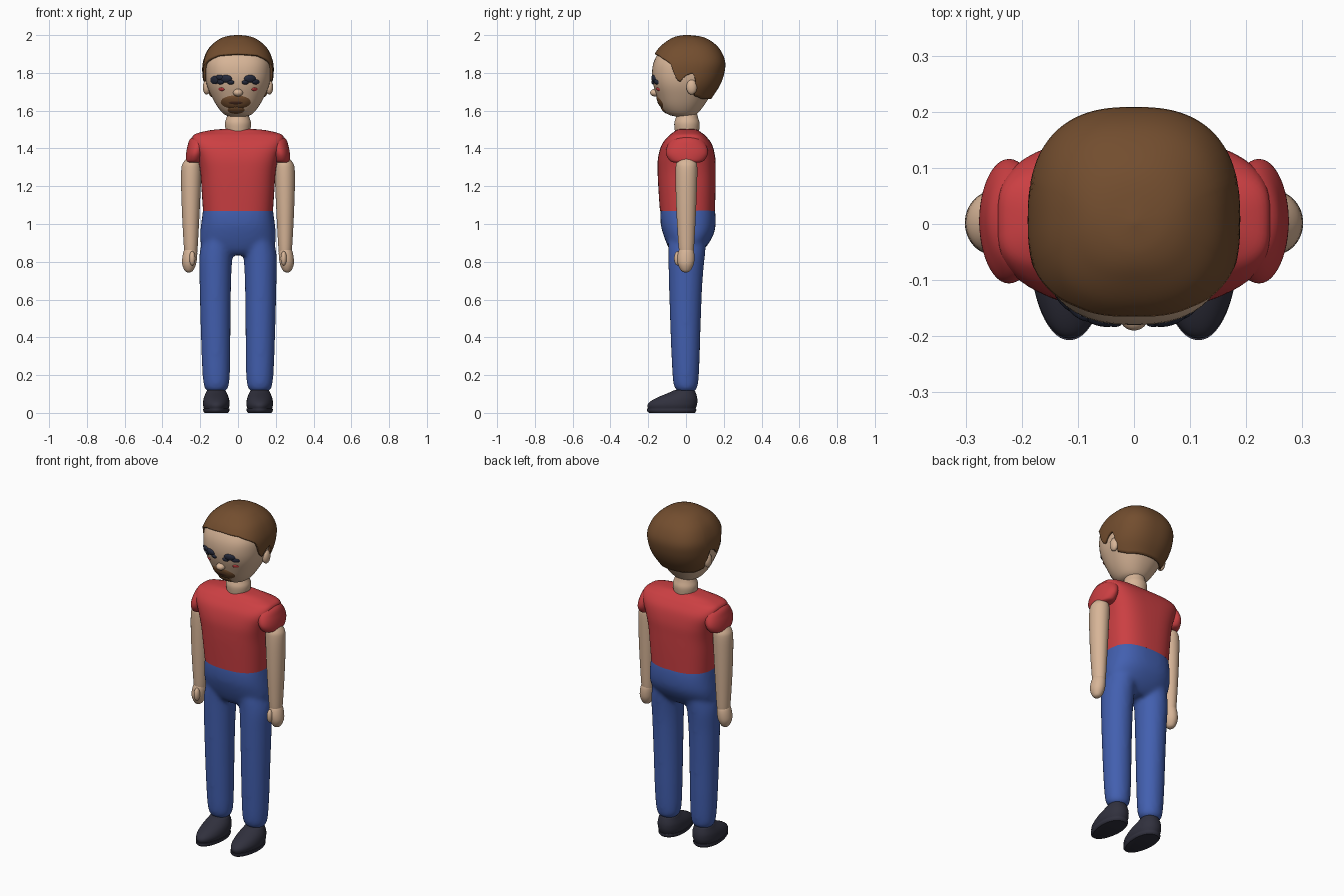
import bpy, bmesh
from math import sin, cos, pi, sqrt, radians

if "Cube" in bpy.data.objects:
    bpy.data.objects.remove(bpy.data.objects["Cube"])


def material(name, r, g, b):
    m = bpy.data.materials.new(name)
    m.use_nodes = True
    m.diffuse_color = (r, g, b, 1)
    bsdf = m.node_tree.nodes["Principled BSDF"]
    bsdf.inputs["Base Color"].default_value = (r, g, b, 1)
    bsdf.inputs["Roughness"].default_value = 0.7
    return m


SKIN = material("skin", 0.68, 0.46, 0.31)
HAIR = material("brown_hair", 0.17, 0.075, 0.028)
RED = material("red_shirt", 0.6, 0.05, 0.055)
BLUE = material("blue_trousers", 0.055, 0.115, 0.43)
DARK = material("dark_shoes", 0.03, 0.03, 0.047)
EYE = material("navy_eyes", 0.02, 0.024, 0.045)
LIPS = material("dark_lips", 0.06, 0.022, 0.012)


# Sections are (z, centre x, half width, front y, back y, squareness)
def section(rings, s):
    """Smoothly interpolated section, s in 0..1."""
    f = min(max(s, 0), 1) * (len(rings) - 1)
    i = min(int(f), len(rings) - 2)
    t = f - i
    p = [rings[min(max(j, 0), len(rings) - 1)] for j in range(i - 1, i + 3)]
    return [b + 0.5 * t * (c - a + t * (2 * a - 5 * b + 4 * c - d + t * (3 * (b - c) + d - a)))
            for a, b, c, d in zip(*p)]


def s_at(rings, z):
    lo, hi = 0, 1
    for _ in range(25):
        mid = (lo + hi) / 2
        lo, hi = (mid, hi) if section(rings, mid)[0] < z else (lo, mid)
    return lo


def point(rings, a, s, toe=0):
    z, cx, rx, y0, y1, n = section(rings, s)
    u, v = sin(a), -cos(a)
    u = (abs(u) ** (2 / n)) * (1 if u > 0 else -1)
    v = (abs(v) ** (2 / n)) * (1 if v > 0 else -1)
    return (cx + rx * u * (1 + toe * v), (y0 + y1) / 2 + (y1 - y0) / 2 * v, z)


def add_loft(bm, rings, start=None, seg=48, rows=40, toe=0, caps=True):
    grid = []
    for k in range(rows + 1):
        row = []
        for i in range(seg):
            a = 2 * pi * i / seg
            s0 = start(a) if start else 0
            row.append(bm.verts.new(point(rings, a, s0 + (1 - s0) * k / rows, toe)))
        grid.append(row)
    for low, high in zip(grid, grid[1:]):
        for i in range(seg):
            j = (i + 1) % seg
            bm.faces.new((low[i], low[j], high[j], high[i]))
    if caps:
        bm.faces.new(grid[0][::-1])
    bm.faces.new(grid[-1])


def finish(bm, name, mat, angle=45):
    me = bpy.data.meshes.new(name)
    bm.to_mesh(me)
    bm.free()
    me.materials.append(mat)
    ob = bpy.data.objects.new(name, me)
    bpy.context.collection.objects.link(ob)
    bpy.ops.object.select_all(action='DESELECT')
    ob.select_set(True)
    bpy.context.view_layer.objects.active = ob
    bpy.ops.object.shade_smooth_by_angle(angle=radians(angle))
    return ob


def loft(name, mat, rings, **kw):
    bm = bmesh.new()
    add_loft(bm, rings, **kw)
    return finish(bm, name, mat)


def ball(name, mat, loc, size):
    bm = bmesh.new()
    bmesh.ops.create_uvsphere(bm, u_segments=24, v_segments=16, radius=1)
    bmesh.ops.scale(bm, vec=size, verts=bm.verts)
    bmesh.ops.translate(bm, vec=loc, verts=bm.verts)
    return finish(bm, name, mat)


def mirrored(rings, side):
    return [(r[0], side * r[1]) + tuple(r[2:]) for r in rings]


# Head and neck
HEAD = [(1.567, 0, .03, -.04, .02, 2), (1.58, 0, .072, -.095, .055, 2.1),
        (1.62, 0, .108, -.13, .09, 2.2), (1.68, 0, .142, -.155, .13, 2.3),
        (1.74, 0, .167, -.174, .168, 2.4), (1.8, 0, .176, -.18, .19, 2.5),
        (1.86, 0, .172, -.17, .194, 2.6), (1.92, 0, .146, -.137, .167, 2.5),
        (1.96, 0, .104, -.09, .122, 2.3), (1.98, 0, .062, -.05, .075, 2),
        (1.988, 0, .003, 0, .006, 2)]
loft("head", SKIN, HEAD)
loft("neck", SKIN, [(1.47, 0, .06, -.055, .065, 2), (1.5, 0, .066, -.06, .07, 2),
                    (1.535, 0, .069, -.062, .072, 2), (1.565, 0, .06, -.053, .063, 2),
                    (1.6, 0, .05, -.045, .055, 2)], rows=16)

# Hair: a thick cap that follows a hairline given as (degrees from front, height)
LINE = [(0, 1.895), (32, 1.888), (55, 1.865), (68, 1.845), (77, 1.775), (83, 1.75), (89, 1.785),
        (95, 1.8), (101, 1.775), (107, 1.685), (130, 1.668), (180, 1.668)]


def hairline(a):
    d = abs((a * 180 / pi + 180) % 360 - 180)
    for (d0, z0), (d1, z1) in zip(LINE, LINE[1:]):
        if d <= d1 + .001:
            return s_at(HEAD, z0 + (z1 - z0) * (d - d0) / (d1 - d0))
    return s_at(HEAD, LINE[-1][1])


hair = loft("hair", HAIR, HEAD, start=hairline, seg=120, rows=32, caps=False)
thick = hair.modifiers.new("thickness", 'SOLIDIFY')
thick.thickness = 0.013
thick.offset = 1


# Face details: thin domed plates lying on the front of the head
def front_y(x, z):
    _, _, rx, y0, y1, n = section(HEAD, s_at(HEAD, z))
    return (y0 + y1) / 2 - (y1 - y0) / 2 * max(0, 1 - abs(x / rx) ** n) ** (1 / n)


def plate(name, mat, cx, cz, rx, rz, h=0.009):
    bm = bmesh.new()
    rows, seg, prev = 5, 24, None
    mid = bm.verts.new((cx, front_y(cx, cz) - h, cz))
    for k in range(1, rows + 1):
        r = k / rows
        ring = []
        for i in range(seg):
            a = 2 * pi * i / seg
            x, z = cx + rx * r * cos(a), cz + rz * r * sin(a)
            ring.append(bm.verts.new((x, front_y(x, z) - h * sqrt(1 - r * r), z)))
        for i in range(seg):
            j = (i + 1) % seg
            if prev:
                bm.faces.new((prev[i], ring[i], ring[j], prev[j]))
            else:
                bm.faces.new((mid, ring[i], ring[j]))
        prev = ring
    return finish(bm, name, mat, 80)


for side, word in ((1, "left"), (-1, "right")):
    plate(word + "_eye", EYE, side * .064, 1.769, .032, .02)
    plate(word + "_inner_lash", EYE, side * .038, 1.75, .018, .012)
    plate(word + "_outer_lash", EYE, side * .094, 1.752, .02, .013)
    plate(word + "_cheek", RED, side * .088, 1.713, .016, .009, .006)
    ball(word + "_ear", SKIN, (side * .166, .03, 1.725), (.02, .028, .04))
plate("right_side_lash", EYE, -.125, 1.762, .022, .022)
plate("right_upper_lash", EYE, -.098, 1.776, .022, .014)
ball("nose", SKIN, (0, -.164, 1.695), (.026, .026, .02))
plate("beard", HAIR, -.012, 1.645, .08, .036, .008)
plate("chin_beard", HAIR, -.01, 1.603, .045, .02, .008)
plate("mouth", LIPS, -.012, 1.642, .055, .014, .0095)

# Shirt
loft("shirt", RED, [(1.07, 0, .185, -.138, .153, 2.6), (1.17, 0, .192, -.145, .156, 2.7),
                    (1.27, 0, .199, -.15, .157, 2.9), (1.35, 0, .214, -.148, .155, 3.2),
                    (1.42, 0, .237, -.128, .138, 3.6), (1.465, 0, .24, -.093, .105, 3.6),
                    (1.485, 0, .2, -.068, .08, 3), (1.5, 0, .12, -.045, .057, 2.5),
                    (1.504, 0, .02, -.01, .02, 2)], seg=64)

# Sleeves, arms, hands, shoes
SLEEVE = [(1.325, .232, .034, -.062, .068, 2), (1.335, .23, .045, -.085, .095, 2),
          (1.37, .225, .05, -.105, .115, 2), (1.41, .215, .053, -.1, .11, 2),
          (1.45, .2, .053, -.075, .085, 2), (1.475, .18, .03, -.04, .05, 2)]
ARM = [(.85, .25, .034, -.036, .04, 2), (.9, .25, .038, -.041, .044, 2),
       (1.05, .25, .046, -.05, .052, 2), (1.2, .249, .052, -.055, .058, 2),
       (1.29, .247, .053, -.055, .06, 2), (1.325, .244, .046, -.05, .055, 2),
       (1.36, .235, .025, -.03, .035, 2)]
HAND = [(.743, .26, .004, -.006, .002, 2), (.752, .26, .021, -.025, .022, 2),
        (.785, .259, .036, -.042, .04, 2), (.82, .256, .039, -.046, .045, 2),
        (.855, .252, .036, -.04, .042, 2), (.875, .25, .028, -.03, .032, 2)]
SHOE = [(.022, .115, .064, -.2, .05, 2.1), (.04, .115, .069, -.204, .057, 2.1),
        (.058, .115, .069, -.192, .06, 2.1), (.08, .115, .065, -.155, .059, 2.1),
        (.105, .115, .055, -.095, .052, 2), (.12, .115, .045, -.06, .042, 2),
        (.126, .115, .01, -.02, .01, 2)]
SOLE = [(0, .115, .062, -.195, .046, 2.1), (.01, .115, .068, -.206, .054, 2.1),
        (.022, .115, .068, -.207, .054, 2.1)]
for side, word in ((1, "left"), (-1, "right")):
    loft(word + "_sleeve", RED, mirrored(SLEEVE, side), rows=24)
    loft(word + "_arm", SKIN, mirrored(ARM, side), rows=24)
    loft(word + "_hand", SKIN, mirrored(HAND, side), rows=20)
    ball(word + "_thumb", SKIN, (side * .242, -.043, .818), (.016, .02, .038))
    loft(word + "_shoe", DARK, mirrored(SHOE, side), rows=24, toe=.14)
    loft(word + "_sole", DARK, mirrored(SOLE, side), rows=6, toe=.14)

# Trousers: hips and two legs melted into one smooth surface
HIPS = [(.835, 0, .09, -.06, .06, 2), (.86, 0, .165, -.084, .09, 2.2),
        (.9, 0, .197, -.104, .122, 2.3), (.95, 0, .2, -.122, .148, 2.4),
        (1.0, 0, .195, -.134, .157, 2.5), (1.06, 0, .187, -.136, .155, 2.6),
        (1.11, 0, .18, -.13, .145, 2.6)]
LEG = [(.108, .115, .03, -.03, .03, 2), (.125, .115, .058, -.055, .055, 2),
       (.17, .115, .07, -.069, .066, 2), (.3, .117, .076, -.077, .073, 2),
       (.5, .119, .08, -.085, .079, 2), (.7, .12, .084, -.091, .088, 2),
       (.83, .117, .088, -.094, .1, 2), (.93, .1, .085, -.095, .11, 2)]
bm = bmesh.new()
add_loft(bm, HIPS)
for side in (1, -1):
    add_loft(bm, mirrored(LEG, side))
trousers = finish(bm, "trousers", BLUE, 80)
melt = trousers.modifiers.new("melt", 'REMESH')
melt.mode = 'VOXEL'
melt.voxel_size = 0.011
melt.use_smooth_shade = True
soft = trousers.modifiers.new("soften", 'SMOOTH')
soft.factor = 0.5
soft.iterations = 10
